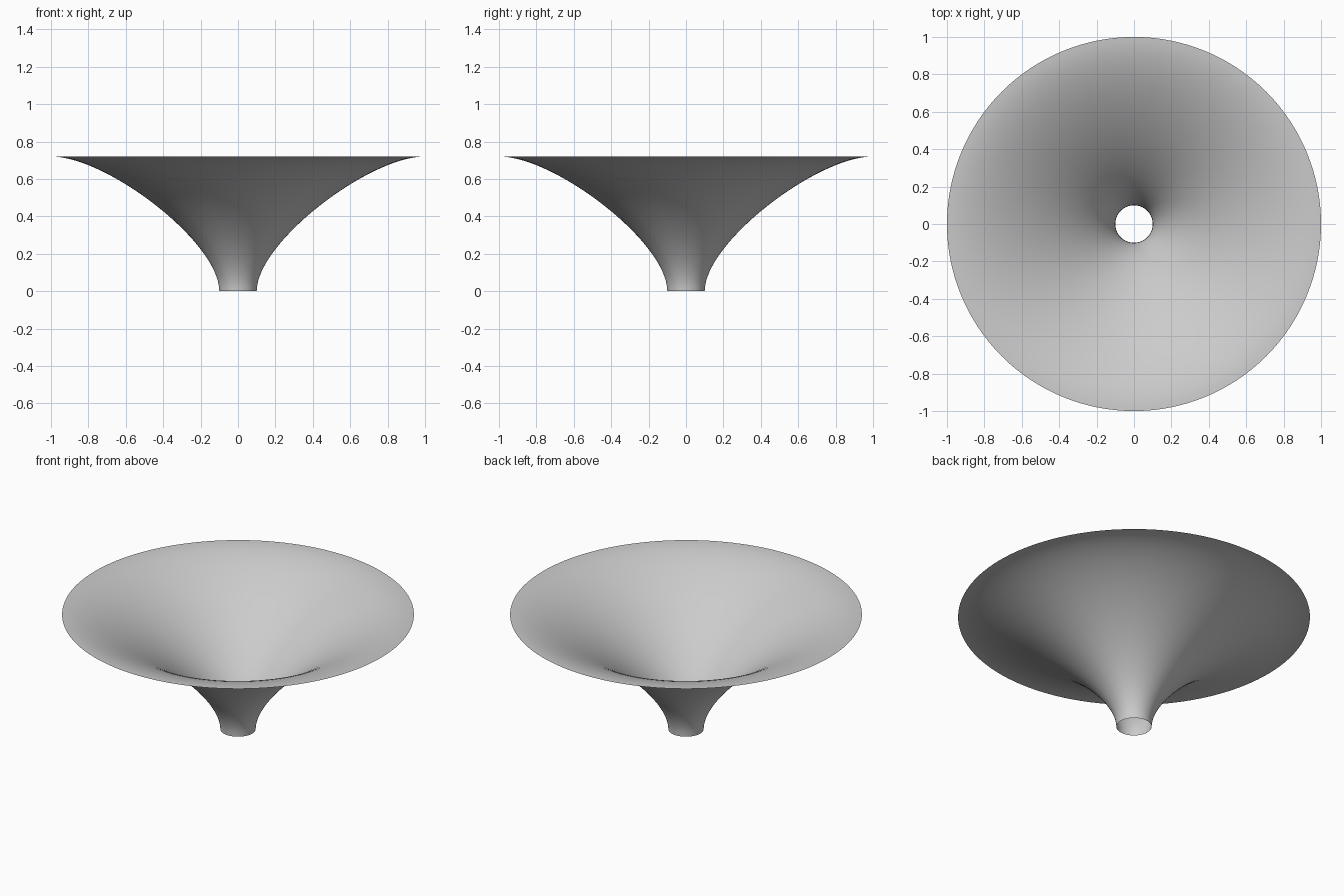
import bpy, bmesh, math
from mathutils import Vector
from mathutils.geometry import interpolate_bezier

cube = bpy.data.objects.get("Cube")
if cube:
    bpy.data.objects.remove(cube, do_unlink=True)

# Plain grey material
grey = bpy.data.materials.new("plain grey")
grey.use_nodes = True
grey.diffuse_color = (0.6, 0.6, 0.6, 1)
grey.node_tree.nodes["Principled BSDF"].inputs["Base Color"].default_value = grey.diffuse_color

# Flared profile: vertical at the neck, level at the rim
neck, neck_handle = Vector((0.1, 0, 0)), Vector((0.1, 0, 0.26))
rim_handle, rim = Vector((0.7, 0, 0.72)), Vector((1, 0, 0.72))
profile = interpolate_bezier(neck, neck_handle, rim_handle, rim, 33)

# Spin the open profile into a single thin sheet
bm = bmesh.new()
verts = [bm.verts.new(p) for p in profile]
edges = [bm.edges.new(pair) for pair in zip(verts, verts[1:])]
bmesh.ops.spin(bm, geom=verts + edges, cent=(0, 0, 0), axis=(0, 0, 1),
               angle=math.tau, steps=128, use_merge=True)
bmesh.ops.remove_doubles(bm, verts=bm.verts, dist=0.0001)
bm.normal_update()
if sum(f.normal.z for f in bm.faces) < 0:
    bmesh.ops.reverse_faces(bm, faces=bm.faces)
for face in bm.faces:
    face.smooth = True

mesh = bpy.data.meshes.new("flared_funnel")
bm.to_mesh(mesh)
bm.free()
mesh.materials.append(grey)
funnel = bpy.data.objects.new("flared_funnel", mesh)
bpy.context.collection.objects.link(funnel)
